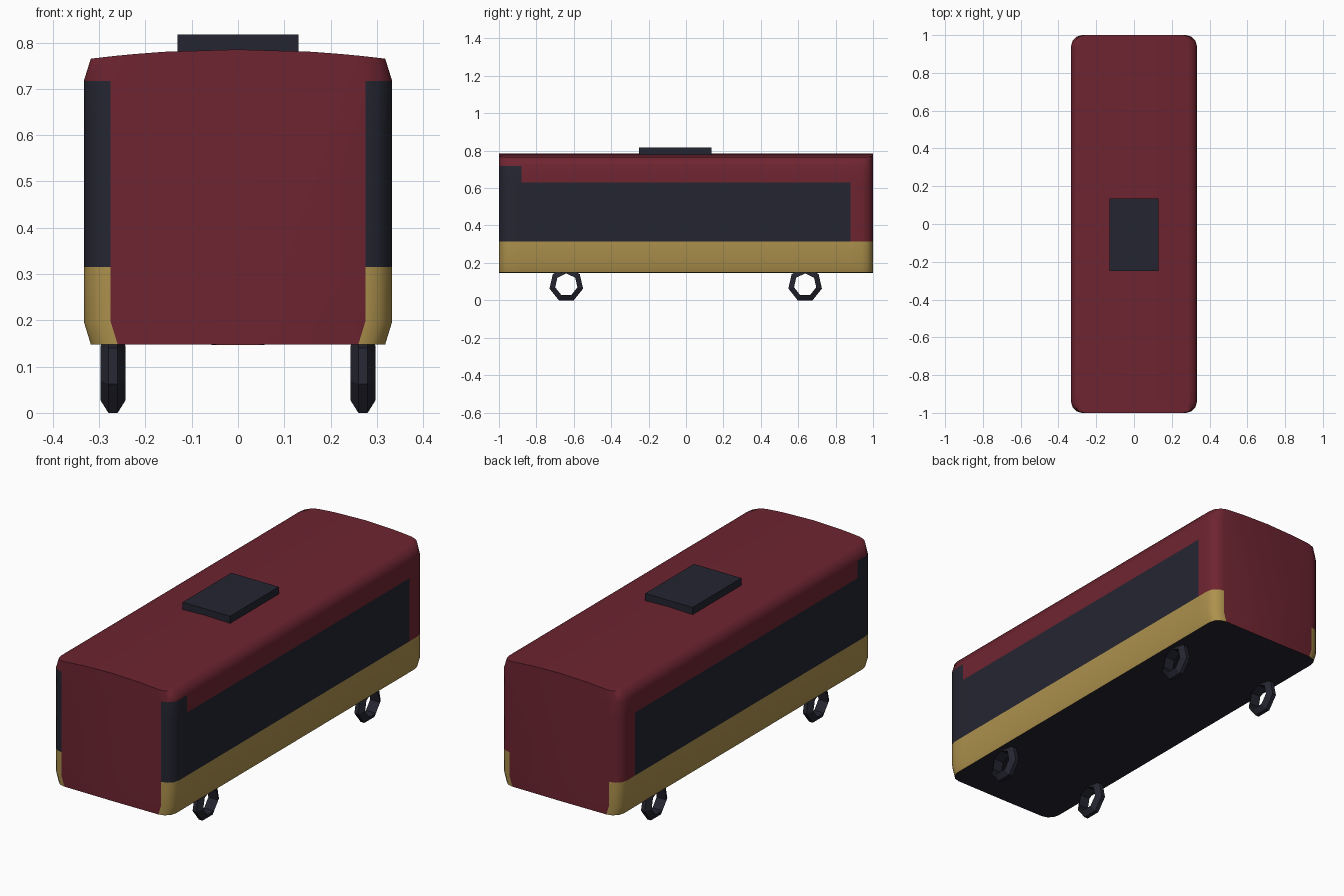
import bpy, bmesh, math

cube = bpy.data.objects.get("Cube")
if cube:
    bpy.data.objects.remove(cube, do_unlink=True)


def material(name, rgb):
    m = bpy.data.materials.new(name)
    m.use_nodes = True
    m.diffuse_color = (*rgb, 1)
    m.node_tree.nodes["Principled BSDF"].inputs["Base Color"].default_value = (*rgb, 1)
    return m


RED = material("dark red", (0.155, 0.018, 0.030))
GOLD = material("old gold", (0.42, 0.285, 0.074))
DARK = material("charcoal", (0.0176, 0.0185, 0.0296))


def add_object(name, bm, mats):
    bmesh.ops.recalc_face_normals(bm, faces=bm.faces[:])
    mesh = bpy.data.meshes.new(name)
    bm.to_mesh(mesh)
    bm.free()
    for m in mats:
        mesh.materials.append(m)
    ob = bpy.data.objects.new(name, mesh)
    bpy.context.collection.objects.link(ob)
    return ob


def loft(bm, rings, closed):
    """Skin a list of vertex rings; join the last to the first when closed."""
    count = len(rings[0])
    last = len(rings) if closed else len(rings) - 1
    for i in range(last):
        a, b = rings[i], rings[(i + 1) % len(rings)]
        for j in range(count):
            k = (j + 1) % count
            bm.faces.new((a[j], a[k], b[k], b[j]))


# Body: cross-sections lofted along y, with rounded vertical corners
HALF, CORNER = 0.333, 0.058
SILL, WINDOW_TOP, FRONT_TOP, WINDOW_END = 0.315, 0.63, 0.717, 0.88


def roof(x):
    return 0.785 - 0.020 * (x / 0.318) ** 2


def section(w):
    inset = w - 0.015
    half = [(inset, 0.148), (w, 0.197), (w, SILL), (w, WINDOW_TOP), (w, FRONT_TOP)]
    half += [(x, roof(x)) for x in (inset, w - 0.045, 0.16)]
    left = [(-x, z) for x, z in reversed(half)]
    return half + [(0, roof(0))] + left + [(0, 0.147)]


corner = [(1 - CORNER * (1 - math.cos(a)), HALF - CORNER * (1 - math.sin(a)))
          for a in (math.radians(d) for d in (0, 30, 60, 90))]
back = [(WINDOW_END, HALF)] + corner[::-1]
stations = [(-y, w) for y, w in reversed(back)] + back

bm = bmesh.new()
rings = [[bm.verts.new((x, y, z)) for x, z in section(w)] for y, w in stations]
loft(bm, rings, False)
for end in (rings[0], rings[-1]):
    bm.faces.new(end)
bm.normal_update()
for f in bm.faces:
    c, n = f.calc_center_median(), f.normal
    if abs(n.y) > 0.99:
        f.material_index = 0
    elif abs(n.z) > 0.8 and c.z < SILL:
        f.material_index = 2
    elif c.z < SILL:
        f.material_index = 1
    elif c.z < WINDOW_TOP and c.y < WINDOW_END:
        f.material_index = 2
    elif c.z < FRONT_TOP and c.y < -WINDOW_END:
        f.material_index = 2
body = add_object("body", bm, [RED, GOLD, DARK])
bpy.context.view_layer.objects.active = body
body.select_set(True)
bpy.ops.object.shade_smooth_by_angle(angle=math.radians(70))
body.select_set(False)

# Roof unit
bm = bmesh.new()
bmesh.ops.create_cube(bm, size=1)
bmesh.ops.scale(bm, vec=(0.262, 0.385, 0.05), verts=bm.verts)
bmesh.ops.translate(bm, vec=(0, -0.0575, 0.792), verts=bm.verts)
add_object("roof_unit", bm, [DARK])


# Wheels: seven-sided rings, narrower at the tread
def wheel(name, x, y):
    bm = bmesh.new()
    rim = [(-0.0275, 0.061), (0.0275, 0.061), (0.010, 0.092), (-0.010, 0.092)]
    rings = []
    for i in range(7):
        a = 2 * math.pi * (i + 0.5) / 7
        rings.append([bm.verts.new((x + dx, y + r * math.sin(a), 0.083 - r * math.cos(a)))
                      for dx, r in rim])
    loft(bm, rings, True)
    add_object(name, bm, [DARK])


for side, x in (("left", 0.27), ("right", -0.27)):
    for place, y in (("front", -0.64), ("back", 0.637)):
        wheel(f"{place}_{side}_wheel", x, y)
